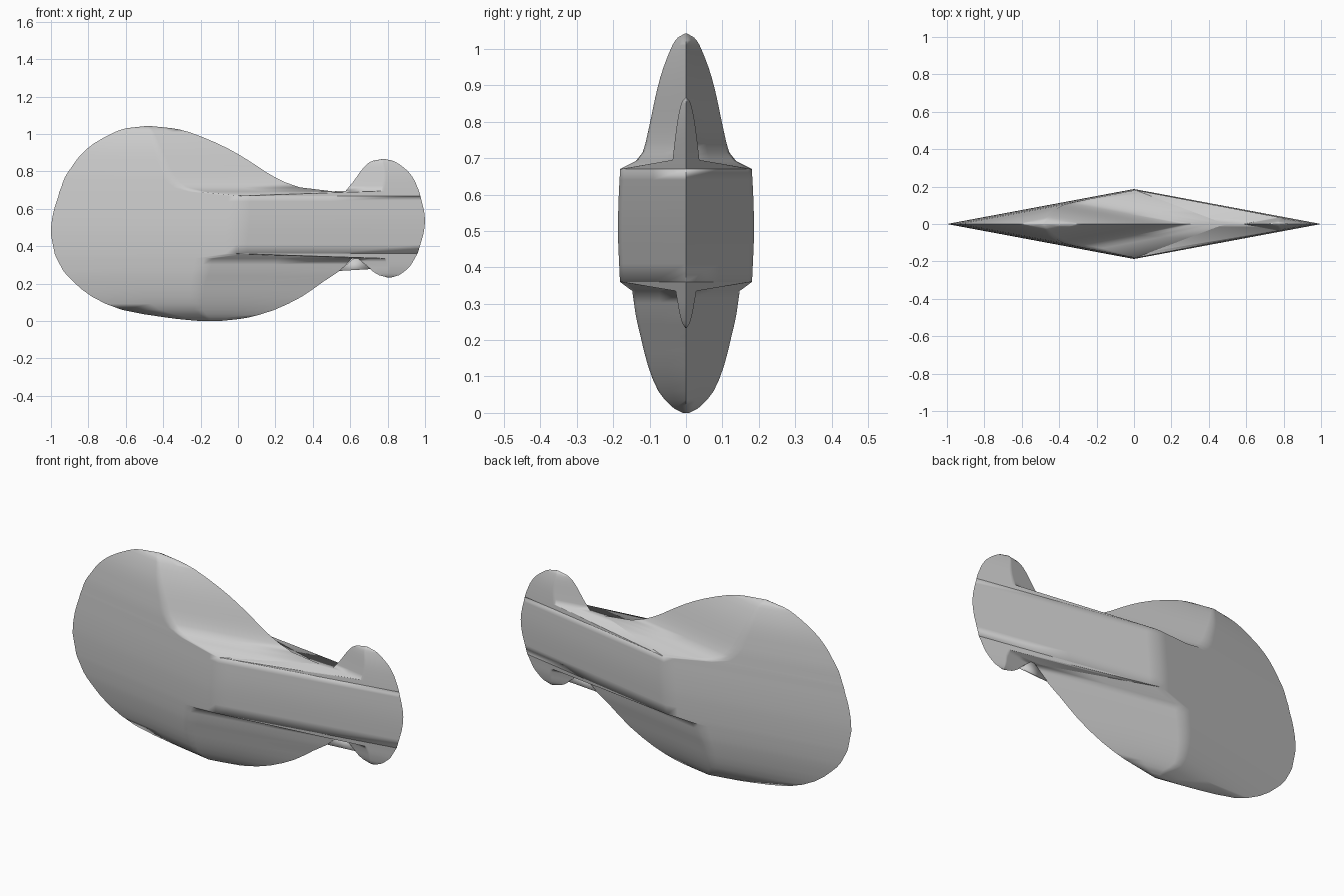
import bpy, bmesh, math

default = bpy.data.objects.get("Cube")
if default:
    bpy.data.objects.remove(default, do_unlink=True)

# One flat grey for everything
grey = bpy.data.materials.new("plain_grey")
grey.use_nodes = True
colour = (0.6, 0.6, 0.6, 1)
grey.diffuse_color = colour
grey.node_tree.nodes["Principled BSDF"].inputs["Base Color"].default_value = colour

THICKNESS = 0.187                       # half depth per unit of half width
COLUMNS = (0, 0.25, 0.47, 0.5, 0.53, 0.75, 1)


def ring(bm, row):
    """A diamond-shaped slice: left tip, front ridge, right tip, back ridge."""
    z, left, right = row
    half = (right - left) / 2
    front = [(left + 2 * half * u, -THICKNESS * half * (1 - abs(2 * u - 1)), z)
             for u in COLUMNS]
    back = [(x, -y, z) for x, y, z in reversed(front[1:-1])]
    return [bm.verts.new(co) for co in front + back]


def refine(rows):
    """Insert a smoothly curved slice between each neighbouring pair."""
    result = []
    for i in range(len(rows) - 1):
        a, b = rows[i], rows[i + 1]
        if 0 < i < len(rows) - 2:
            before, after = rows[i - 1], rows[i + 2]
            mid = [(9 * (p + q) - o - r) / 16
                   for o, p, q, r in zip(before, a, b, after)]
        else:
            mid = [(p + q) / 2 for p, q in zip(a, b)]
        result += [a, mid]
    return result + [rows[-1]]


def loft(bm, rows):
    rings = [ring(bm, row) for row in rows]
    for low, high in zip(rings, rings[1:]):
        n = len(low)
        for i in range(n):
            j = (i + 1) % n
            bm.faces.new((low[i], low[j], high[j], high[i]))


def finish(bm, name):
    bmesh.ops.remove_doubles(bm, verts=bm.verts, dist=0.0005)
    bmesh.ops.recalc_face_normals(bm, faces=bm.faces)
    mesh = bpy.data.meshes.new(name)
    bm.to_mesh(mesh)
    bm.free()
    mesh.materials.append(grey)
    obj = bpy.data.objects.new(name, mesh)
    bpy.context.collection.objects.link(obj)
    bpy.ops.object.select_all(action='DESELECT')
    obj.select_set(True)
    bpy.context.view_layer.objects.active = obj
    bpy.ops.object.shade_smooth_by_angle(angle=math.radians(100))


# Slices as (height, left edge, right edge)
band = [(0.36, -0.98, 0.96), (0.46, -1, 0.99), (0.54, -0.995, 1), (0.61, -0.98, 0.99),
        (0.67, -0.96, 0.975)]
body_lower = [(0, -0.2, -0.1), (0.007, -0.28, -0.03), (0.02, -0.39, 0.06),
              (0.06, -0.62, 0.195), (0.13, -0.78, 0.34), (0.21, -0.88, 0.455),
              (0.27, -0.935, 0.545), (0.335, -0.97, 0.61)]
body_upper = [(0.692, -0.955, 0.52), (0.715, -0.945, 0.33), (0.77, -0.925, 0.195),
              (0.83, -0.885, 0.1), (0.89, -0.84, 0.005), (0.95, -0.77, -0.11),
              (1.01, -0.66, -0.26), (1.032, -0.59, -0.36), (1.042, -0.5, -0.46)]
end_lower = [(0.233, 0.8, 0.82), (0.245, 0.755, 0.86), (0.27, 0.715, 0.895),
             (0.3, 0.685, 0.925), (0.335, 0.64, 0.945)]
end_upper = [(0.695, 0.575, 0.968), (0.75, 0.62, 0.945), (0.8, 0.655, 0.91),
             (0.84, 0.69, 0.86), (0.858, 0.725, 0.825), (0.866, 0.77, 0.785)]


def tip(row):
    """Collapse a slice to a point to close the shape."""
    centre = (row[1] + row[2]) / 2
    return (row[0], centre, centre)


# Large rounded body running through the wide middle band
bm = bmesh.new()
loft(bm, [tip(body_lower[0])] + refine(body_lower) + refine(band)
     + refine(body_upper) + [tip(body_upper[-1])])
finish(bm, "body")

# Small flared end, its two lobes growing out of the band
bm = bmesh.new()
loft(bm, [tip(end_lower[0])] + refine(end_lower) + [band[0]])
finish(bm, "end_lower_lobe")
bm = bmesh.new()
loft(bm, [band[-1]] + refine(end_upper) + [tip(end_upper[-1])])
finish(bm, "end_upper_lobe")

# Thin web filling the lower notch of the neck
bm = bmesh.new()
sides = [[bm.verts.new((x, y, z)) for x, z in ((0.54, 0.268), (0.71, 0.278), (0.63, 0.345))]
         for y in (-0.003, 0.003)]
for side in sides:
    bm.faces.new(side)
for i in range(3):
    j = (i + 1) % 3
    bm.faces.new((sides[0][i], sides[0][j], sides[1][j], sides[1][i]))
finish(bm, "neck_web")
